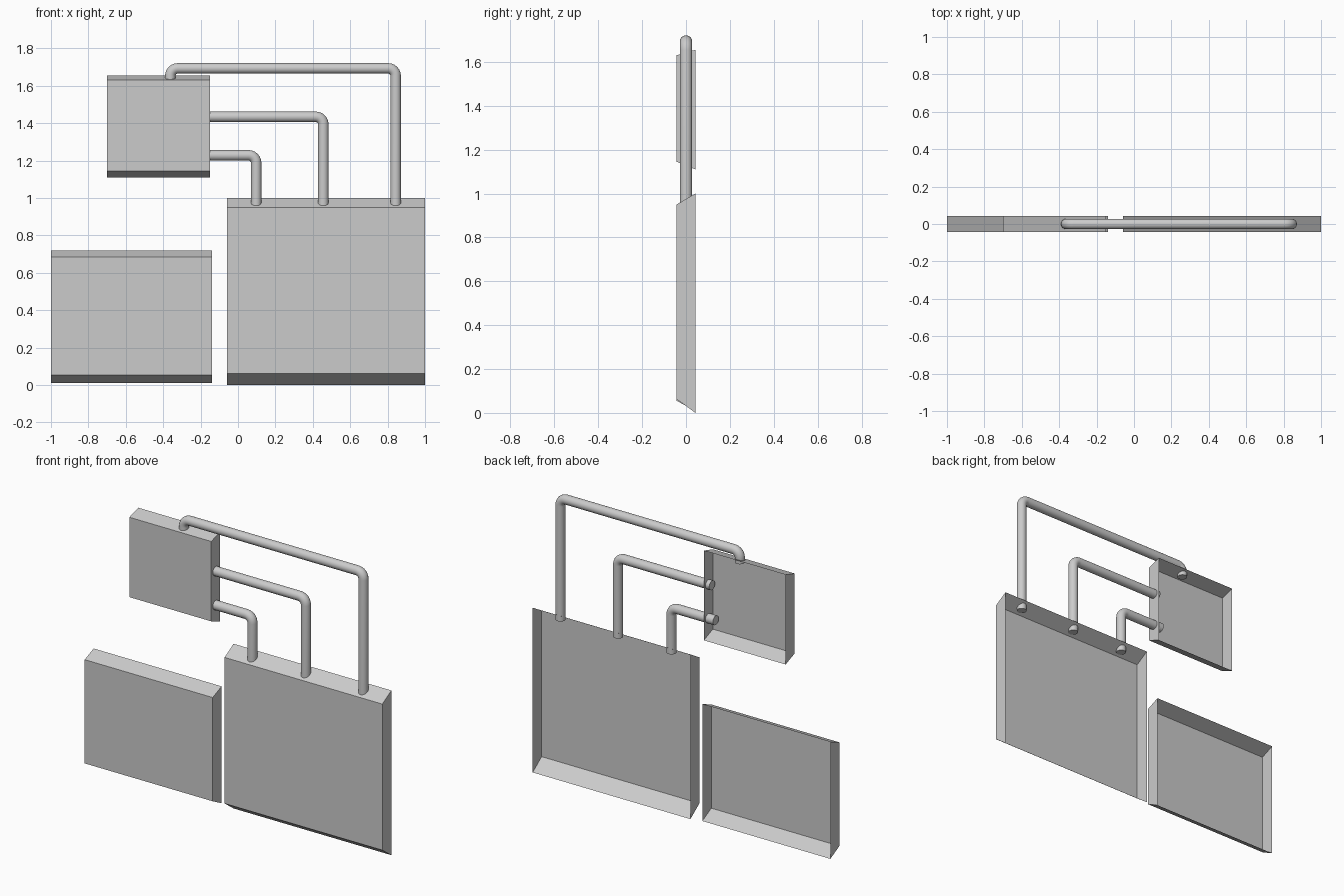
import bpy
import bmesh
from math import pi, cos, sin
from mathutils import Vector

cube = bpy.data.objects.get("Cube")
if cube:
    bpy.data.objects.remove(cube, do_unlink=True)

grey = bpy.data.materials.new("plain grey")
grey.use_nodes = True
grey.diffuse_color = (0.6, 0.6, 0.6, 1)
grey.node_tree.nodes["Principled BSDF"].inputs["Base Color"].default_value = grey.diffuse_color

FRONT, BACK = -0.043, 0.043
PIPE_RADIUS, BEND = 0.028, 0.04


def finish(name, bm):
    mesh = bpy.data.meshes.new(name)
    bm.to_mesh(mesh)
    bm.free()
    mesh.materials.append(grey)
    obj = bpy.data.objects.new(name, mesh)
    bpy.context.collection.objects.link(obj)
    return obj


def panel(name, x0, x1, front_z, back_z):
    """Shallow tray, open at the back, with sloping top and bottom."""
    bm = bmesh.new()
    rims = []
    for y, (low, high) in ((FRONT, front_z), (BACK, back_z)):
        corners = ((x0, low), (x1, low), (x1, high), (x0, high))
        rims.append([bm.verts.new((x, y, z)) for x, z in corners])
    front, back = rims
    bm.faces.new(front)
    for i in range(4):
        j = (i + 1) % 4
        bm.faces.new((front[j], front[i], back[i], back[j]))
    return finish(name, bm)


def rounded_path(points):
    """Replace each inner corner with a short arc."""
    pts = [Vector((x, 0, z)) for x, z in points]
    path = [pts[0]]
    for before, corner, after in zip(pts, pts[1:], pts[2:]):
        u = (before - corner).normalized() * BEND
        v = (after - corner).normalized() * BEND
        for i in range(7):
            a = i / 6 * pi / 2
            path.append(corner + u * (1 - sin(a)) + v * (1 - cos(a)))
    return path + [pts[-1]]


def pipe(name, points, sides=24):
    """Sweep a circle along the rounded path and cap both ends."""
    path = rounded_path(points)
    bm = bmesh.new()
    rings = []
    across = Vector((0, 1, 0))
    for i, p in enumerate(path):
        along = (path[min(i + 1, len(path) - 1)] - path[max(i - 1, 0)]).normalized()
        # Keep straight runs square to the arc ends
        if 0 < i < len(path) - 1:
            along = ((path[i + 1] - p).normalized() + (p - path[i - 1]).normalized()).normalized()
        out = along.cross(across)
        rings.append([bm.verts.new(p + PIPE_RADIUS * (across * cos(t) + out * sin(t)))
                      for t in (2 * pi * k / sides for k in range(sides))])
    for a, b in zip(rings, rings[1:]):
        for k in range(sides):
            n = (k + 1) % sides
            bm.faces.new((a[k], a[n], b[n], b[k]))
    bm.faces.new(rings[0])
    bm.faces.new(rings[-1])
    bmesh.ops.recalc_face_normals(bm, faces=bm.faces)
    obj = finish(name, bm)
    bpy.ops.object.select_all(action="DESELECT")
    obj.select_set(True)
    bpy.context.view_layer.objects.active = obj
    bpy.ops.object.shade_smooth_by_angle()


# Three trays
panel("large_panel", -0.06, 1.0, (0.063, 0.95), (0.0, 1.0))
panel("low_panel", -1.0, -0.14, (0.055, 0.685), (0.01, 0.72))
panel("small_panel", -0.7, -0.15, (1.145, 1.63), (1.11, 1.655))

# Pipes joining the small panel to the large one
pipe("lower_pipe", [(-0.2, 1.228), (0.097, 1.228), (0.097, 0.955)])
pipe("middle_pipe", [(-0.175, 1.434), (0.456, 1.434), (0.456, 0.955)])
pipe("upper_pipe", [(-0.362, 1.625), (-0.362, 1.693), (0.843, 1.693), (0.843, 0.955)])
